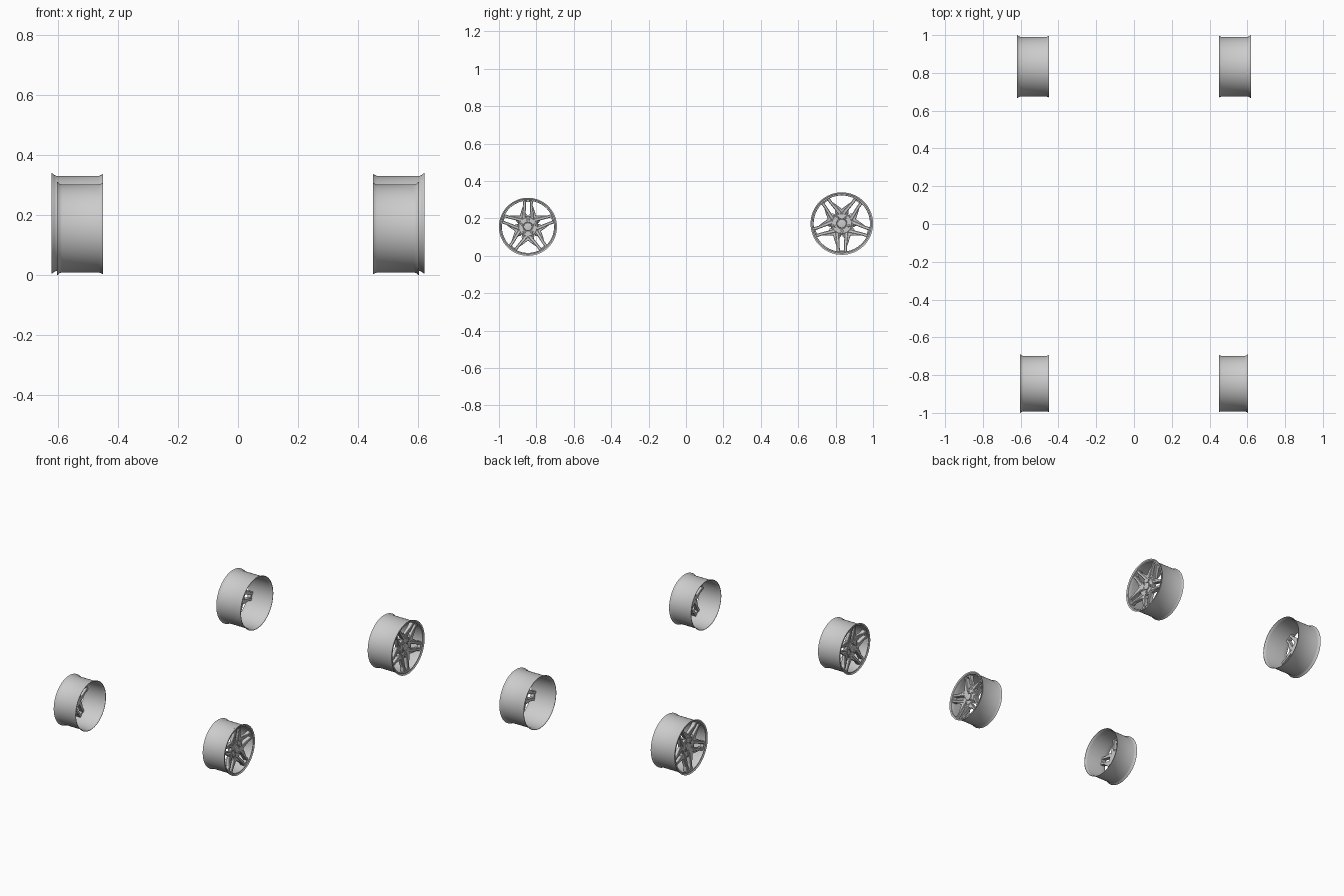
import bpy, bmesh, math
from mathutils import Matrix, Vector

if "Cube" in bpy.data.objects:
    bpy.data.objects.remove(bpy.data.objects["Cube"])

X_IN = 0.449


def finish(bm, name, place):
    """Turn a bmesh built in wheel space (x = depth behind the outer face) into an object."""
    radius, x_out, yc, zc, side, flip = place
    for v in bm.verts:
        d, y, z = v.co
        v.co = (side * (x_out - d), yc + y * radius, zc + z * radius * flip)
    bmesh.ops.recalc_face_normals(bm, faces=bm.faces)
    mesh = bpy.data.meshes.new(name)
    bm.to_mesh(mesh)
    bm.free()
    ob = bpy.data.objects.new(name, mesh)
    bpy.context.collection.objects.link(ob)
    bpy.context.view_layer.objects.active = ob
    bpy.ops.object.select_all(action='DESELECT')
    ob.select_set(True)
    bpy.ops.object.shade_smooth_by_angle(angle=math.radians(35))
    return ob


def lathe(bm, profile, steps=96, closed=True, centre=(0, 0)):
    """Revolve (depth, radius) points around the axle direction."""
    rings = []
    for d, r in profile:
        rings.append([bm.verts.new((d, centre[0] + r * math.cos(2 * math.pi * i / steps),
                                    centre[1] + r * math.sin(2 * math.pi * i / steps)))
                      for i in range(steps)])
    n = len(rings)
    for k in range(n if closed else n - 1):
        a, b = rings[k], rings[(k + 1) % n]
        for i in range(steps):
            j = (i + 1) % steps
            bm.faces.new((a[i], a[j], b[j], b[i]))
    if not closed:
        bm.faces.new(rings[0])
        bm.faces.new(rings[-1])


def beam(bm, sections, angle):
    """Chamfered bar through sections (along, across, half width, front depth, back depth)."""
    rot = Matrix.Rotation(angle, 3, 'X')
    loops = []
    for r, t, h, f, b in sections:
        c = h * 0.35
        pts = [(f, t - h + c), (f, t + h - c), (f + c * 0.15, t + h),
               (b, t + h * 0.85), (b, t - h * 0.85), (f + c * 0.15, t - h)]
        loops.append([bm.verts.new(rot @ Vector((d, s, r))) for d, s in pts])
    for a, b in zip(loops, loops[1:]):
        for i in range(6):
            j = (i + 1) % 6
            bm.faces.new((a[i], a[j], b[j], b[i]))
    bm.faces.new(loops[0])
    bm.faces.new(loops[-1])


def wheel(label, radius, x_out, yc, zc, side, flip):
    place = (radius, x_out, yc, zc, side, flip)
    w = x_out - X_IN

    # Open barrel with flared lips at both ends
    bm = bmesh.new()
    lathe(bm, [(0, 1.0), (0.003, 0.995), (0.009, 0.962), (0.017, 0.945),
               (w - 0.014, 0.945), (w - 0.006, 0.965), (w, 0.985),
               (w, 0.968), (w - 0.008, 0.942), (w - 0.017, 0.925),
               (0.03, 0.915), (0.008, 0.90), (0.004, 0.91), (0.005, 0.95), (0.001, 0.975)])
    finish(bm, label + "_rim_barrel", place)

    # Five split spokes with cross webs between neighbours
    bm = bmesh.new()
    for k in range(5):
        a = k * 2 * math.pi / 5
        for s in (-1, 1):
            beam(bm, [(0.24, s * 0.15, 0.065, 0.022, 0.045),
                      (0.48, s * 0.135, 0.055, 0.017, 0.042),
                      (0.72, s * 0.115, 0.047, 0.011, 0.038),
                      (0.93, s * 0.115, 0.055, 0.008, 0.036)], a)
            # Slanted brace from the web out to the spoke flank
            beam(bm, [(0.36, s * 0.24, 0.045, 0.022, 0.040),
                      (0.56, s * 0.19, 0.035, 0.017, 0.038),
                      (0.72, s * 0.145, 0.025, 0.013, 0.036)], a)
        beam(bm, [(0.86, 0, 0.09, 0.010, 0.032), (0.93, 0, 0.11, 0.008, 0.034)], a)
        beam(bm, [(0.28, 0, 0.20, 0.024, 0.042), (0.36, 0, 0.13, 0.021, 0.042)], a)
        beam(bm, [(0.26, 0, 0.18, 0.025, 0.042), (0.34, 0, 0.22, 0.024, 0.040),
                  (0.46, 0, 0.20, 0.020, 0.038)], a + math.pi / 5)
    finish(bm, label + "_spokes", place)

    # Hub disc with a raised centre cap
    bm = bmesh.new()
    lathe(bm, [(0.046, 0.33), (0.022, 0.33), (0.020, 0.315), (0.020, 0.17),
               (0.024, 0.16), (0.024, 0.145), (0.017, 0.135), (0.016, 0.11)], 48, False)
    finish(bm, label + "_hub", place)

    # Wheel bolts
    bm = bmesh.new()
    for k in range(5):
        a = k * 2 * math.pi / 5
        c = (0.24 * math.sin(a), 0.24 * math.cos(a))
        lathe(bm, [(0.024, 0.05), (0.019, 0.05), (0.018, 0.044)], 16, False, c)
        lathe(bm, [(0.024, 0.032), (0.014, 0.032), (0.013, 0.026)], 6, False, c)
    finish(bm, label + "_bolts", place)


for side, word in ((1, "right"), (-1, "left")):
    wheel("front_" + word, 0.155, 0.603, -0.845, 0.155, side, 1)
    wheel("rear_" + word, 0.167, 0.620, 0.833, 0.172, side, -1)
